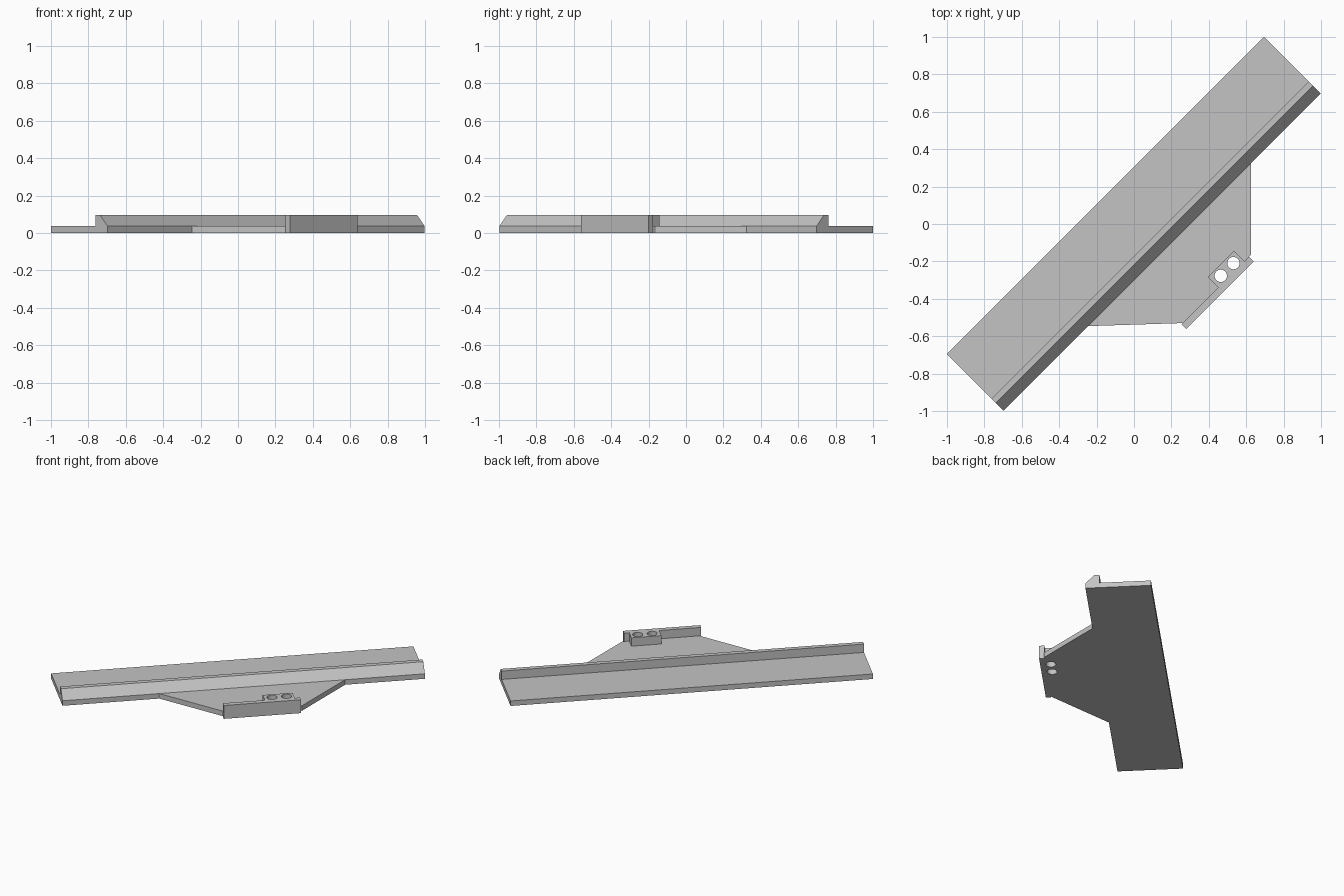
import bpy, bmesh
from math import radians
from mathutils import Matrix, Vector

cube = bpy.data.objects.get("Cube")
if cube:
    bpy.data.objects.remove(cube)

grey = bpy.data.materials.new("plain grey")
grey.use_nodes = True
colour = (0.55, 0.55, 0.55, 1)
grey.diffuse_color = colour
grey.node_tree.nodes["Principled BSDF"].inputs["Base Color"].default_value = colour

# Parts are laid out along a local x axis, then turned to lie on the diagonal
TURN = Matrix.Rotation(radians(45), 4, "Z")
THICK, TOP = 0.036, 0.096
EDGE, LIP = -0.213, -0.559


def prism(name, points, sweep):
    """Extrude a flat outline along the sweep vector."""
    bm = bmesh.new()
    face = bm.faces.new([bm.verts.new(p) for p in points])
    new = bmesh.ops.extrude_face_region(bm, geom=[face])["geom"]
    bmesh.ops.translate(bm, vec=Vector(sweep),
                        verts=[v for v in new if isinstance(v, bmesh.types.BMVert)])
    bmesh.ops.recalc_face_normals(bm, faces=bm.faces)
    mesh = bpy.data.meshes.new(name)
    bm.to_mesh(mesh)
    bm.free()
    mesh.materials.append(grey)
    obj = bpy.data.objects.new(name, mesh)
    bpy.context.collection.objects.link(obj)
    obj.matrix_world = TURN
    return obj


def box(name, x0, x1, y0, y1, z0, z1):
    return prism(name, [(x0, y0, z0), (x1, y0, z0), (x1, y1, z0), (x0, y1, z0)],
                 (0, 0, z1 - z0))


# Long rail: flat strip with a raised, outward-sloping rib on one edge
profile = [(0.216, 0), (0.216, THICK), (-0.121, THICK), (-0.121, TOP),
           (-0.155, TOP), (EDGE, THICK), (EDGE, 0)]
prism("rail", [(-1.199, y, z) for y, z in profile], (2.398, 0, 0))

# Tapered side plate
plate = prism("side_plate", [(-0.559, EDGE, 0), (-0.2 + 0.01, LIP, 0),
                             (0.325, LIP, 0), (0.672, EDGE, 0)], (0, 0, THICK))

# Upright lip and the drilled block behind it
box("end_lip", -0.199, 0.311, -0.594, LIP, 0, TOP)
block = box("drilled_block", 0.079, 0.277, LIP, -0.479, THICK, TOP)

# Two through holes
for x in (0.132, 0.228):
    bpy.ops.mesh.primitive_cylinder_add(vertices=32, radius=0.033, depth=0.4)
    cutter = bpy.context.object
    cutter.name = "hole_cutter"
    cutter.hide_render = True
    cutter.matrix_world = TURN @ Matrix.Translation((x, -0.524, 0))
    cutter.data.materials.append(grey)
    for part in (plate, block):
        mod = part.modifiers.new("hole", "BOOLEAN")
        mod.operation = "DIFFERENCE"
        mod.solver = "EXACT"
        mod.object = cutter
        bpy.context.view_layer.objects.active = part
        bpy.ops.object.modifier_apply(modifier=mod.name)
    bpy.data.objects.remove(cutter)
